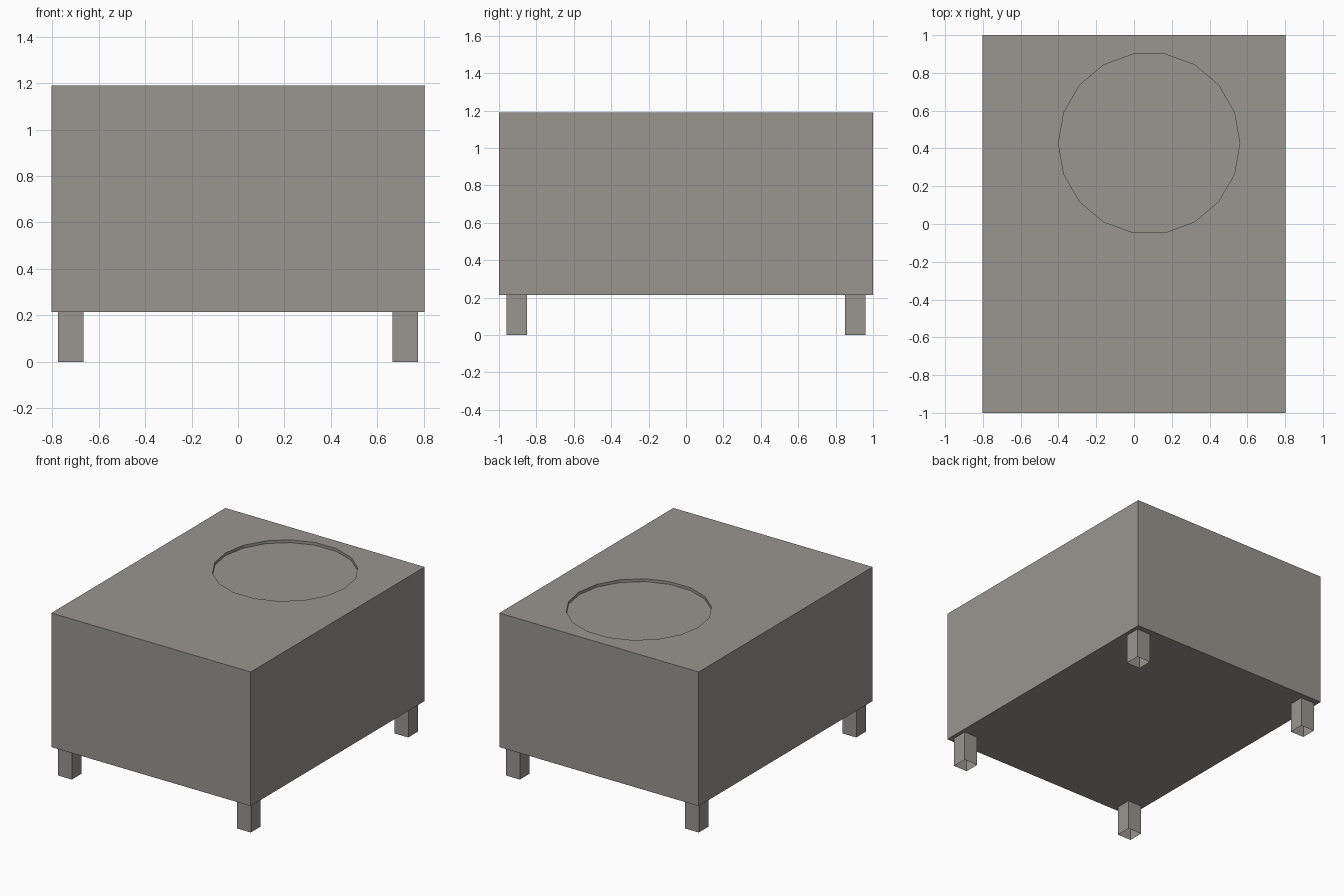
import bpy
import bmesh
from mathutils import Matrix, Vector

if "Cube" in bpy.data.objects:
    bpy.data.objects.remove(bpy.data.objects["Cube"])

grey = bpy.data.materials.new("warm grey")
grey.diffuse_color = (0.32, 0.30, 0.275, 1.0)
grey.use_nodes = True
grey.node_tree.nodes["Principled BSDF"].inputs["Base Color"].default_value = grey.diffuse_color


def make_object(name, bm):
    bmesh.ops.recalc_face_normals(bm, faces=bm.faces)
    mesh = bpy.data.meshes.new(name)
    bm.to_mesh(mesh)
    bm.free()
    mesh.materials.append(grey)
    obj = bpy.data.objects.new(name, mesh)
    bpy.context.collection.objects.link(obj)
    return obj


def box(name, size, centre, open_ends=False):
    bm = bmesh.new()
    matrix = Matrix.Translation(centre) @ Matrix.Diagonal((*size, 1))
    bmesh.ops.create_cube(bm, size=1, matrix=matrix)
    obj_faces = list(bm.faces)
    if open_ends:
        ends = [f for f in obj_faces if abs(f.normal.z) > 0.5]
        bmesh.ops.delete(bm, geom=ends, context='FACES')
    return make_object(name, bm)


BOTTOM, TOP = 0.215, 1.19

# Main body
body = box("body", (1.604, 2.0, TOP - BOTTOM), Vector((0, 0, (TOP + BOTTOM) / 2)))

# Shallow 18-sided recess in the top
DEPTH = 0.02
bm = bmesh.new()
bmesh.ops.create_cone(bm, cap_ends=True, segments=18, radius1=0.48, radius2=0.48,
                      depth=2 * DEPTH)
# Turn the circle so a corner points along x
first = bm.verts[:][0].co
turn = Vector((1, 0)).angle_signed(Vector((first.x, first.y)))
bmesh.ops.rotate(bm, verts=bm.verts, cent=(0, 0, 0), matrix=Matrix.Rotation(turn, 3, 'Z'))
bmesh.ops.translate(bm, verts=bm.verts, vec=(0.08, 0.427, TOP))
cutter = make_object("recess_cutter", bm)
cutter.hide_render = True
cutter.hide_set(True)
cut = body.modifiers.new("recess", 'BOOLEAN')
cut.operation = 'DIFFERENCE'
cut.solver = 'EXACT'
cut.object = cutter

# Four hollow square legs, open at the bottom
for y, end in ((-0.905, "front"), (0.905, "back")):
    for x, side in ((-0.72, "left"), (0.72, "right")):
        box(f"{end}_{side}_leg", (0.11, 0.11, BOTTOM), Vector((x, y, BOTTOM / 2)), True)
